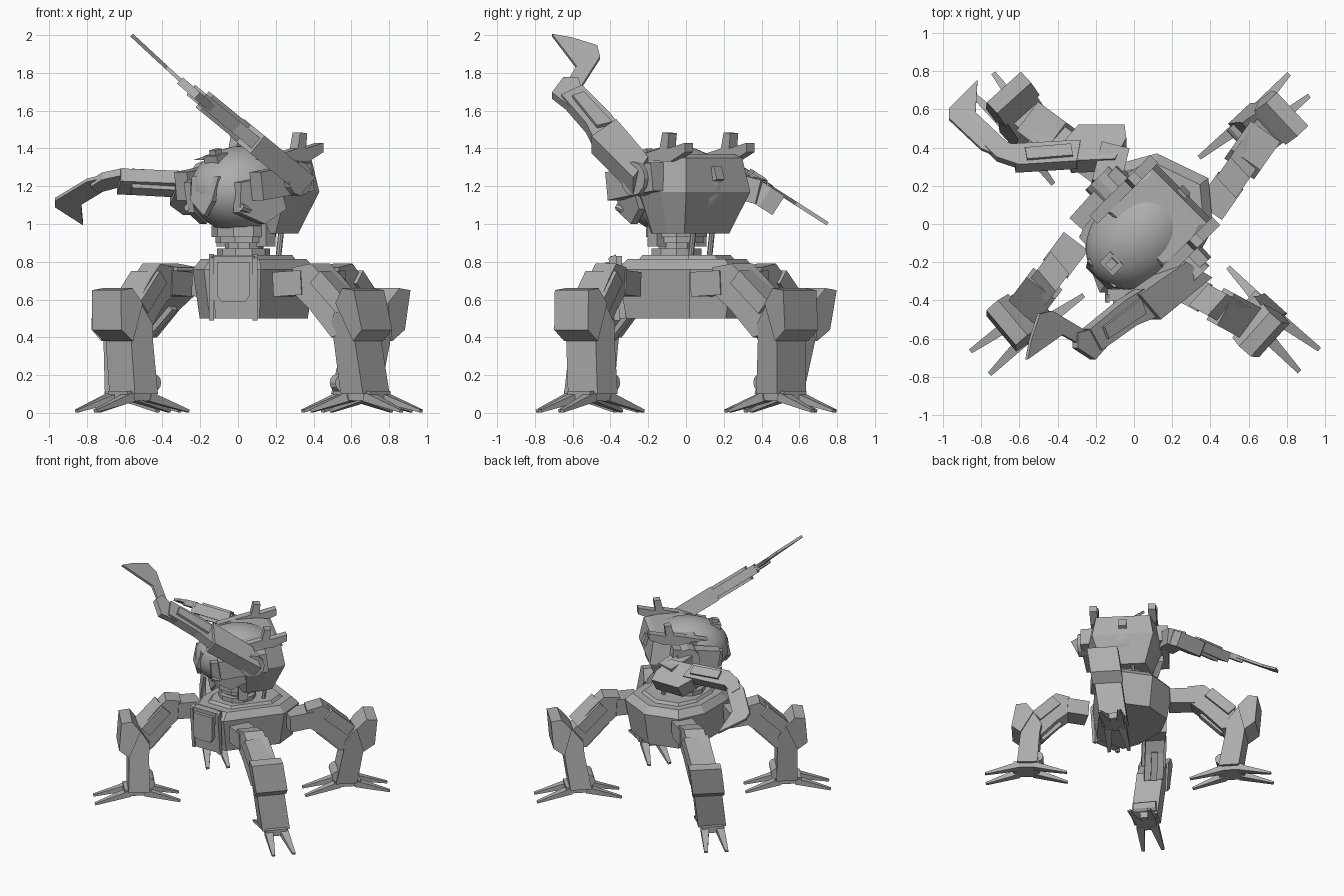
import bpy, bmesh, math
from mathutils import Vector as V

if "Cube" in bpy.data.objects:
    bpy.data.objects.remove(bpy.data.objects["Cube"], do_unlink=True)

grey = bpy.data.materials.new("plain_grey")
grey.use_nodes = True
grey.diffuse_color = (0.42, 0.42, 0.42, 1)
grey.node_tree.nodes["Principled BSDF"].inputs["Base Color"].default_value = grey.diffuse_color
UP = V((0, 0, 1))


def finish(name, bm):
    bmesh.ops.recalc_face_normals(bm, faces=bm.faces)
    mesh = bpy.data.meshes.new(name)
    bm.to_mesh(mesh)
    bm.free()
    mesh.materials.append(grey)
    obj = bpy.data.objects.new(name, mesh)
    bpy.context.collection.objects.link(obj)
    return obj


def loft(name, rings):
    """Skin rings of 3D points and cap both ends."""
    bm = bmesh.new()
    rows = [[bm.verts.new(p) for p in ring] for ring in rings]
    n = len(rows[0])
    for a, b in zip(rows, rows[1:]):
        for i in range(n):
            j = (i + 1) % n
            bm.faces.new((a[i], a[j], b[j], b[i]))
    bm.faces.new(rows[0])
    bm.faces.new(rows[-1])
    return finish(name, bm)


def beam(name, a, b, w, h, w2=None, h2=None):
    """Box from a to b, w wide and h tall, optionally tapered."""
    a, b = V(a), V(b)
    d = (b - a).normalized()
    side = d.cross(UP).normalized()
    top = side.cross(d)
    corners = ((1, 1), (-1, 1), (-1, -1), (1, -1))
    return loft(name, [[p + side * s * x / 2 + top * t * y / 2 for s, t in corners]
                       for p, x, y in ((a, w, h), (b, w2 or w, h2 or h))])


def plate(name, pts, normal, thick):
    """Flat outline of 3D points thickened along normal."""
    n = V(normal).normalized() * thick / 2
    return loft(name, [[V(p) - n for p in pts], [V(p) + n for p in pts]])


def rod(name, a, b, r, n=12):
    a, b = V(a), V(b)
    q = (b - a).to_track_quat("Z", "Y")
    ring = [q @ V((r * math.cos(i * math.tau / n), r * math.sin(i * math.tau / n), 0)) for i in range(n)]
    return loft(name, [[p + a for p in ring], [p + b for p in ring]])


def frame(ox, oy, deg):
    """Local forward / left / height coordinates turned about z."""
    c, s = math.cos(math.radians(deg)), math.sin(math.radians(deg))
    return lambda f, v, z: V((ox + f * c - v * s, oy + f * s + v * c, z))


# Lower hull
PLAN = [(-.24, -.2), (-.18, -.36), (.12, -.36), (.41, .02), (.39, .24), (.12, .37), (-.14, .3), (-.24, .1)]
def hull_ring(z, k):
    return [V((.07 + (x - .07) * k, y * k, z)) for x, y in PLAN]
loft("hull", [hull_ring(.5, .88), hull_ring(.76, 1), hull_ring(.815, .86)])
loft("hull_deck", [hull_ring(.81, .7), hull_ring(.835, .64)])
plate("front_plate", [(-.14, -.37, .83), (.09, -.37, .83), (.08, -.35, .5), (-.12, -.35, .5)], (0, 1, 0), .06)
plate("front_hatch", [(-.11, -.4, .8), (.06, -.4, .8), (.06, -.4, .62), (.04, -.4, .59),
                      (-.09, -.4, .59), (-.11, -.4, .62)], (0, 1, 0), .05)
for s in (-1, 1):
    plate("plate_rail", [(-.025 + s * .115, y, z) for y, z in ((-.41, .82), (-.37, .84), (-.35, .49), (-.38, .49))],
          (1, 0, 0), .025)

# Legs: each swings sideways from hip to foot; top_shift leans the shin in or out
SHIN = [(-.09, .1), (.07, .1), (.09, .38), (.17, .44), (.17, .65), (.09, .66), (.02, .58), (-.06, .47), (-.06, .38)]
THIGH = [(-.33, .77), (-.21, .79), (-.13, .72), (.03, .55), (-.02, .42), (-.08, .4), (-.22, .55), (-.33, .64)]
LEGS = {"front_left": (.68, -.5, -42, -.09), "front_right": (-.56, -.52, -140, -.05),
        "back_left": (.63, .51, 43, .04), "back_right": (-.58, .5, 132, .06)}
for leg, (ox, oy, deg, top_shift) in LEGS.items():
    P = frame(ox, oy, deg)
    def upper(r, z, t=0):
        return P(r + top_shift * (r + .45), t - .06 + .22 * r, z)
    def lower(r, z, t=0):
        k = (z - .1) / .55
        return P(r + top_shift * k, t - .07 * k, z)
    n = P(0, 1, 0) - P(0, 0, 0)
    beam(leg + "_hip", upper(-.47, .68), upper(-.29, .69), .16, .13)
    plate(leg + "_thigh", [upper(r, z) for r, z in THIGH], n, .15)
    beam(leg + "_thigh_guard", upper(-.19, .72), upper(-.02, .56), .19, .09)
    beam(leg + "_thigh_strut", upper(-.24, .56), upper(-.08, .4), .05, .04)
    plate(leg + "_shin", [lower(r, z) for r, z in SHIN], n, .21)
    plate(leg + "_knee_guard", [lower(r, z) for r, z in SHIN[2:7]], n, .24)
    rod(leg + "_ankle", lower(-.08, .16, -.09), lower(-.08, .16, .09), .045)
    beam(leg + "_foot", P(-.1, 0, .09), P(.1, 0, .09), .16, .05)
    for s in (-1, 1):
        for t in (-1, 1):
            beam(leg + "_claw", P(s * .06, t * .055, .085), P(s * .32, t * .078, .01), .065, .05, .025, .015)

# Neck with stacked collars and hoses
for z, r, h in ((.83, .14, .04), (.87, .1, .08), (.9, .15, .04), (.93, .17, .06)):
    rod("neck_collar", (.03, -.05, z), (.03, -.05, z + h), r, 10)
T = frame(.07, -.02, 225)
for s in (-1, 1):
    rod("neck_hose", T(-.13, s * .07, .8), T(-.16, s * .07, 1), .015, 8)
    rod("neck_block", T(.04, s * .15, .88), T(.04, s * .15, 1), .05, 4)

# Turret: smooth dome with a faceted rear shell
bm = bmesh.new()
bmesh.ops.create_uvsphere(bm, u_segments=32, v_segments=16, radius=1)
for v in bm.verts:
    v.co = T(.05 + v.co.x * .32, v.co.y * .255, 1.18 + v.co.z * .235)
dome = finish("dome", bm)
for p in dome.data.polygons:
    p.use_smooth = True
SHELL = [(-.27, .24), (-.12, .28), (.03, .29), (.1, .24)]
SHELL += [(f, -v) for f, v in reversed(SHELL)]
def shell_ring(z, kf, kv):
    return [T(f * kf, v * kv, z) for f, v in SHELL]
loft("rear_shell", [shell_ring(.95, .68, .7), shell_ring(1.17, 1, 1), shell_ring(1.35, .88, .88), shell_ring(1.37, .75, .75)])
beam("rear_vent", T(-.27, 0, 1.23), T(-.245, 0, 1.3), .06, .04)
beam("sensor", T(.22, 0, 1.35), T(.3, 0, 1.33), .1, .06)
beam("sensor_lens", T(.24, 0, 1.38), T(.29, 0, 1.37), .045, .04)
plate("face_plate", [T(.33, -.1, 1.25), T(.33, .1, 1.25), T(.36, .08, 1.12), T(.34, 0, 1.04), T(.36, -.08, 1.12)],
      T(1, 0, .2) - T(0, 0, 0), .03)

# Shoulders, cheeks and horned crests, mirrored
HORN = [(.17, 1.34), (-.09, 1.4), (-.11, 1.485), (-.16, 1.48), (-.15, 1.4), (-.28, 1.43), (-.28, 1.38), (-.17, 1.33)]
lateral = T(0, 1, 0) - T(0, 0, 0)
for s in (-1, 1):
    plate("crest", [T(f, s * .23, z) for f, z in HORN], lateral, .06)
    beam("shoulder_rail", T(.24, s * .28, 1.2), T(-.12, s * .3, 1.25), .09, .15)
    rod("shoulder_joint", T(0, s * .22, 1.24), T(0, s * .37, 1.24), .09)
    plate("cheek", [T(.29, s * .19, 1.22), T(.1, s * .27, 1.26), T(.03, s * .27, 1.08), T(.14, s * .22, 1.0),
                    T(.28, s * .17, 1.06)], lateral, .05)
    rod("barrel", T(.14, s * .2, 1.05), T(.28, s * .2, 1.09), .022, 8)

# Raised arm: rolled flat into the plane of its swept blade
def raised(name, outline, slope, thick):
    plate(name, [(-.25 - (z - 1.71) * slope, y, z) for y, z in outline], (1, 0, slope), thick)
raised("raised_upper_arm", [(-.2, 1.31), (-.3, 1.43), (-.37, 1.51), (-.5, 1.42), (-.36, 1.28), (-.28, 1.2)], 1.22, .12)
raised("raised_forearm", [(-.34, 1.48), (-.4, 1.56), (-.55, 1.71), (-.66, 1.66), (-.53, 1.51), (-.48, 1.41)], 1.22, .07)
raised("raised_forearm_cover", [(-.39, 1.5), (-.54, 1.66), (-.6, 1.64), (-.47, 1.48)], 1.22, .11)
raised("raised_wrist", [(-.54, 1.66), (-.57, 1.76), (-.65, 1.76), (-.71, 1.68), (-.62, 1.61)], 1.15, .045)
raised("raised_blade", [(-.67, 1.68), (-.58, 1.83), (-.71, 2), (-.6, 1.98), (-.47, 1.94), (-.455, 1.88), (-.57, 1.7)],
       1.08, .02)

# Lowered arm: rolled flat into the plane of its hooked blade
def lowered(name, outline, height, thick):
    plate(name, [(x, y, height - (y - .33) * .64) for x, y in outline], (0, .54, .84), thick)
beam("lowered_shoulder", (-.15, .2, 1.22), (-.1, .4, 1.17), .15, .13)
lowered("lowered_upper_arm", [(-.33, .3), (-.1, .31), (-.04, .42), (-.05, .49), (-.29, .49), (-.36, .41)], 1.2, .12)
lowered("lowered_forearm", [(-.62, .29), (-.3, .31), (-.28, .42), (-.64, .4)], 1.235, .08)
lowered("lowered_forearm_cover", [(-.56, .31), (-.32, .33), (-.33, .39), (-.57, .37)], 1.23, .12)
lowered("lowered_wrist", [(-.6, .3), (-.72, .34), (-.78, .4), (-.74, .45), (-.62, .4)], 1.26, .045)
lowered("lowered_blade", [(-.62, .32), (-.8, .39), (-.97, .55), (-.97, .6), (-.82, .75), (-.83, .58), (-.66, .42)],
        1.27, .02)
